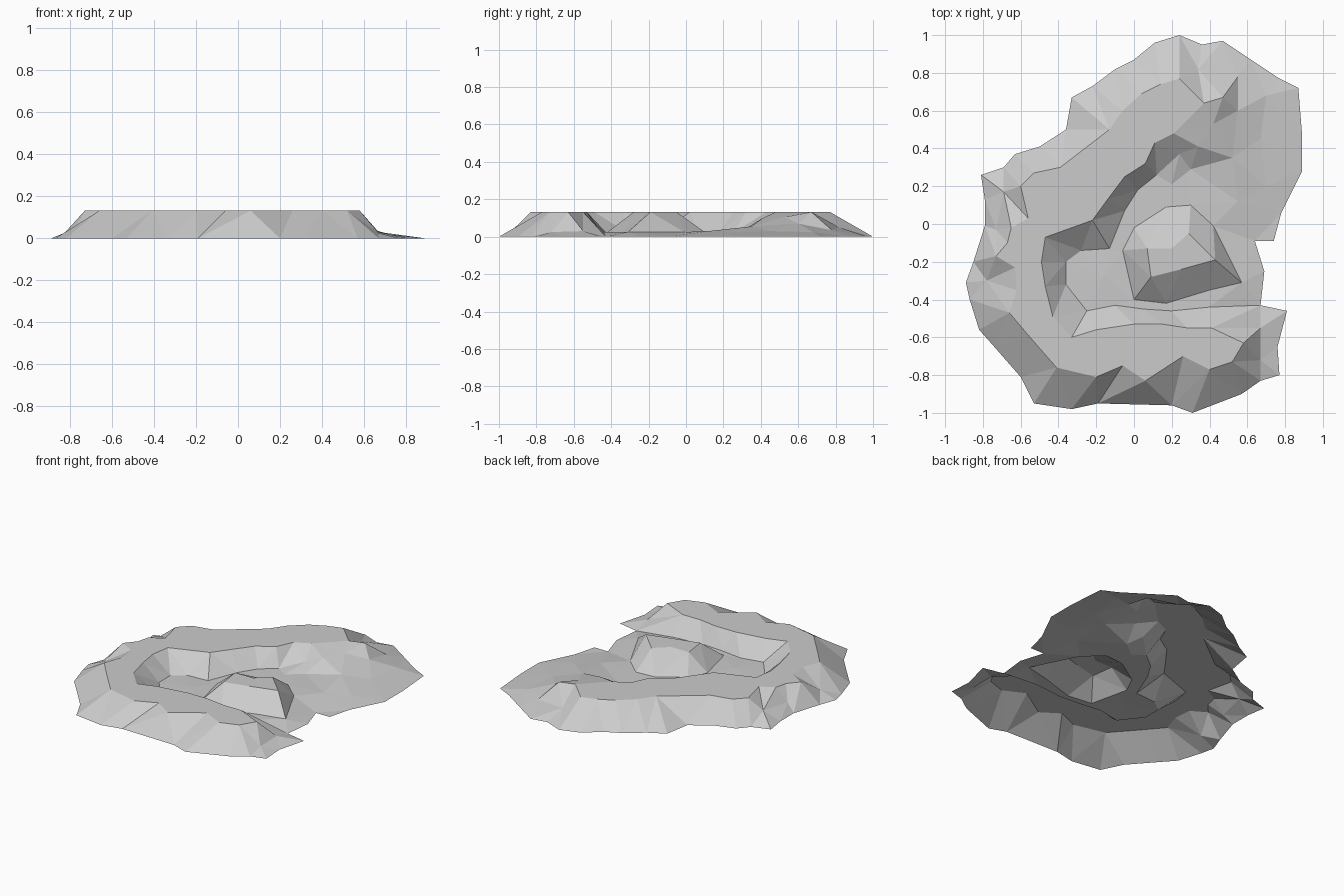
import bpy
import bmesh
from mathutils import Vector
from mathutils.geometry import delaunay_2d_cdt

default_cube = bpy.data.objects.get("Cube")
if default_cube:
    bpy.data.objects.remove(default_cube, do_unlink=True)

PLATEAU = 0.132
FLOOR = 0.025

points, heights, edges = [], [], []


def contour(path, height, closed=False):
    """Add a terrain break line at one height."""
    first = len(points)
    points.extend(Vector(p) for p in path)
    heights.extend([height] * len(path))
    last = len(points) - 1
    edges.extend((i, i + 1) for i in range(first, last))
    if closed:
        edges.append((last, first))


def spots(places):
    """Add loose spot heights."""
    for x, y, z in places:
        points.append(Vector((x, y)))
        heights.append(z)


# Shoreline: north-west, north, east, south, then west
shoreline = [
    (-.81, .26), (-.69, .30), (-.63, .37), (-.50, .41), (-.36, .50),
    (-.33, .67), (-.22, .73), (-.10, .82), (0, .87), (.11, .96), (.24, 1),
    (.36, .95), (.47, .97), (.62, .87), (.77, .77), (.87, .72), (.89, .47),
    (.89, .28), (.78, .06), (.74, -.09), (.64, -.09), (.69, -.25),
    (.67, -.43), (.81, -.46), (.76, -.65), (.77, -.80), (.67, -.83),
    (.57, -.90), (.44, -.95), (.31, -1), (.20, -.96), (-.19, -.95),
    (-.33, -.98), (-.53, -.95), (-.60, -.81), (-.74, -.65), (-.82, -.56),
    (-.87, -.40), (-.89, -.31), (-.85, -.20), (-.79, -.01), (-.79, .13),
]
contour(shoreline, 0, closed=True)

# Outer edge of the high ground, from the north round to the south-east
outer_rim = [
    (.47, .67), (.37, .64), (.24, .77), (.14, .74), (.04, .69),
    (-.06, .60), (-.13, .50), (-.26, .40), (-.39, .30), (-.53, .27),
    (-.60, .20), (-.56, .03), (-.65, -.02), (-.67, -.10), (-.73, -.17),
    (-.63, -.23), (-.62, -.35), (-.66, -.47), (-.55, -.60), (-.41, -.76),
    (-.20, -.81), (-.06, -.75), (.06, -.83), (.26, -.70), (.40, -.77),
    (.52, -.73), (.58, -.63),
]
contour(outer_rim, PLATEAU)

# Inner cliff top above the basin
inner_rim = [
    (.21, .48), (.11, .43), (.06, .32), (-.05, .25), (-.14, .13),
    (-.22, .02), (-.47, -.07), (-.49, -.20), (-.47, -.33), (-.43, -.49),
    (-.33, -.60), (-.20, -.56), (0, -.53), (.15, -.53), (.28, -.55),
    (.41, -.55), (.58, -.63),
]
contour(inner_rim[:-1], PLATEAU)
edges.append((len(points) - 1, len(shoreline) + len(outer_rim) - 1))

# Foot of the inner cliff
cliff_foot = [
    (.30, .29), (.20, .21), (.12, .26), (.02, .18), (-.05, .07),
    (-.13, -.13), (-.28, -.14), (-.36, -.20), (-.36, -.32), (-.25, -.46),
    (-.10, -.43), (.05, -.45), (.20, -.46), (.40, -.44),
]
contour(cliff_foot, FLOOR)

# Central mound
mound_foot = [
    (-.06, -.14), (0, -.02), (.17, .09), (.30, .10), (.42, -.01),
    (.57, -.31), (.40, -.35), (.17, -.42), (0, -.40),
]
contour(mound_foot, FLOOR, closed=True)
mound_top = [
    (.07, -.13), (.20, -.13), (.29, -.05), (.43, -.19), (.25, -.24), (.09, -.28),
]
contour(mound_top, PLATEAU, closed=True)

# Long ramp to the east, side gullies and low headlands
spots([
    (.34, .41, .10), (.42, .53, .105), (.24, .37, .06), (.55, .60, .07),
    (.67, .45, .03), (.52, .35, .055), (.55, .12, .03), (.70, .20, .02),
    (.70, .68, .025), (.55, .78, .035), (.34, .82, .05),
    (-.69, .17, .06), (-.73, -.03, .05), (-.78, -.30, .045),
    (.67, -.55, .03), (.67, -.72, .025), (-.16, -.28, .03),
])

# Join the break lines into one faceted surface
verts, _, faces, sources, _, _ = delaunay_2d_cdt(points, edges, [], 1, 1e-5)
bm = bmesh.new()
for co, src in zip(verts, sources):
    bm.verts.new((co.x, co.y, heights[src[0]] if src else PLATEAU / 2))
bm.verts.ensure_lookup_table()
for face in faces:
    bm.faces.new([bm.verts[i] for i in face])
bm.normal_update()
for face in bm.faces:
    if face.normal.z < 0:
        face.normal_flip()

mesh = bpy.data.meshes.new("island_terrain")
bm.to_mesh(mesh)
bm.free()
island = bpy.data.objects.new("island_terrain", mesh)
bpy.context.collection.objects.link(island)

# Plain pale rock
rock = bpy.data.materials.new("pale_grey_rock")
rock.use_nodes = True
colour = (0.6, 0.6, 0.6, 1)
rock.diffuse_color = colour
rock.node_tree.nodes["Principled BSDF"].inputs["Base Color"].default_value = colour
mesh.materials.append(rock)
